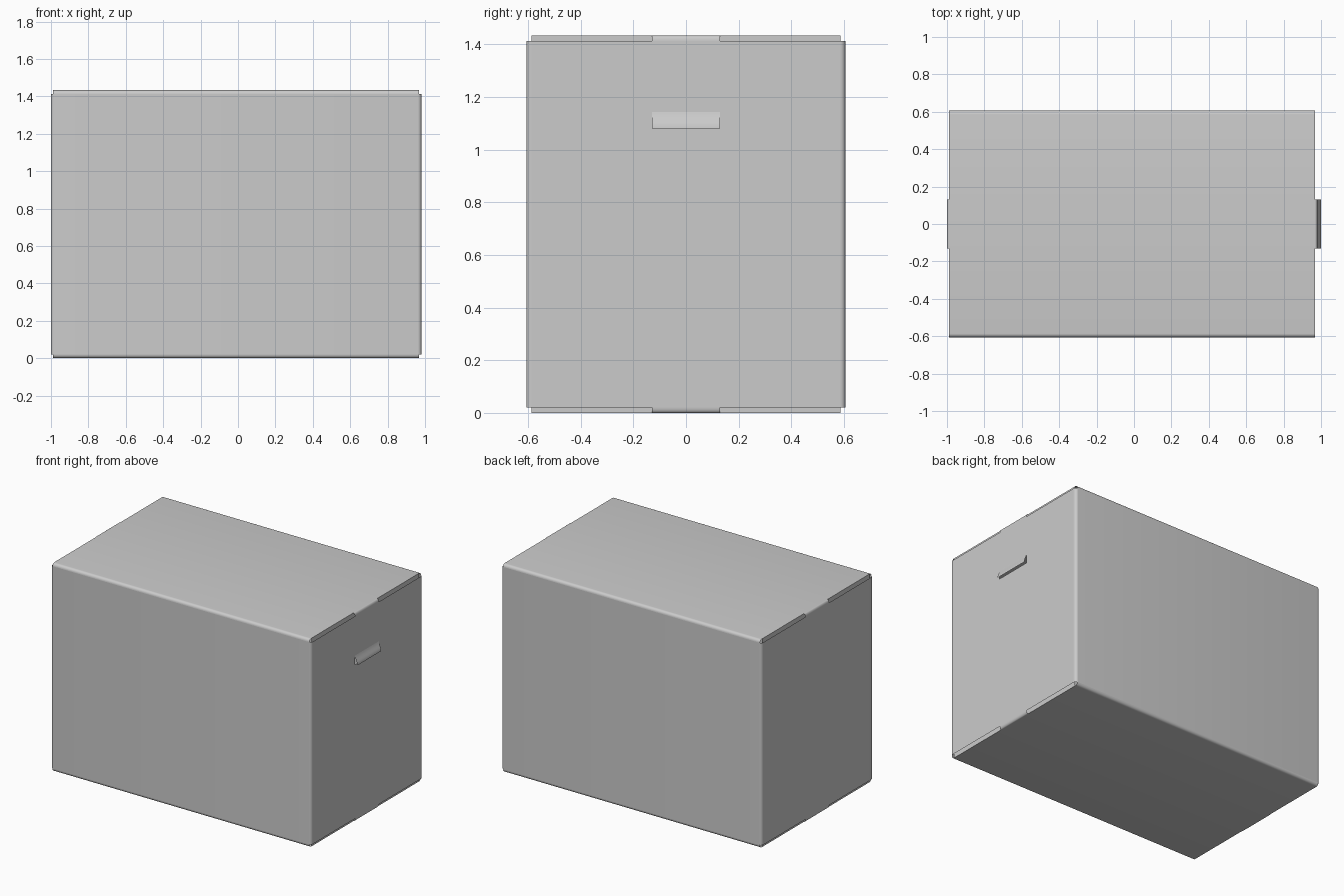
import bpy, bmesh, math
from mathutils import Vector

if "Cube" in bpy.data.objects:
    bpy.data.objects.remove(bpy.data.objects["Cube"])

# Overall folded sheet-metal case
X0, X1, Y, H = -1.0, 0.981, 0.606, 1.433
R = 0.02            # bend height
EX = 0.012          # end bend depth in x
TAB = 0.13          # half width of joining tabs
MID = Vector(((X0 + X1) / 2, 0, H / 2))


def arc(cx, cy, rx, ry, a0, a1, n=6):
    return [(cx + rx * math.cos(math.radians(a0 + (a1 - a0) * i / n)),
             cy + ry * math.sin(math.radians(a0 + (a1 - a0) * i / n)))
            for i in range(n + 1)]


def sheet(name, profile, lo, hi, place):
    """Sweep an open profile from lo to hi; place maps (a, b, t) to xyz."""
    bm = bmesh.new()
    rows = [[bm.verts.new(place(a, b, t)) for a, b in profile] for t in (lo, hi)]
    for i in range(len(profile) - 1):
        bm.faces.new((rows[0][i], rows[0][i + 1], rows[1][i + 1], rows[1][i]))
    bm.normal_update()
    for f in bm.faces:
        if f.normal.dot(f.calc_center_median() - MID) < 0:
            f.normal_flip()
    me = bpy.data.meshes.new(name)
    bm.to_mesh(me)
    bm.free()
    ob = bpy.data.objects.new(name, me)
    bpy.context.collection.objects.link(ob)
    bpy.ops.object.select_all(action='DESELECT')
    ob.select_set(True)
    bpy.context.view_layer.objects.active = ob
    bpy.ops.object.shade_smooth_by_angle(angle=math.radians(35))
    return ob


# Front, left and back walls in one wrap with rounded vertical bends
wrap = (arc(X1 - R, -Y + R, R, R, 0, -90) + arc(X0 + R, -Y + R, R, R, -90, -180)
        + arc(X0 + R, Y - R, R, R, 180, 90) + arc(X1 - R, Y - R, R, R, 90, 0))
sheet("wall_wrap", wrap, R, H - R, lambda a, b, t: (a, b, t))

# Right wall, left open behind the handle
S0, S1 = 1.08, 1.142
for name, y0, y1, z0, z1 in (("right_wall_lower", -Y + R, Y - R, R, S0),
                             ("right_wall_upper", -Y + R, Y - R, S1, H - R),
                             ("right_wall_front", -Y + R, -TAB, S0, S1),
                             ("right_wall_back", TAB, Y - R, S0, S1)):
    sheet(name, [(y0, X1), (y1, X1)], z0, z1, lambda a, b, t: (b, a, t))

# Handle lip pressed outward
lip = [(X1, S1), (0.983, 1.134), (0.987, 1.122), (0.992, 1.11),
       (0.996, 1.10), (0.999, 1.09), (1.0, S0)]
sheet("handle_lip", lip, -TAB, TAB, lambda a, b, t: (a, t, b))

# Top and bottom panels with their bends, end flanges and centre tabs
for side, flip in (("top", False), ("bottom", True)):
    def h(z, flip=flip):
        return H - z if flip else z
    panel = arc(-Y + R, H - R, R, R, 180, 90) + arc(Y - R, H - R, R, R, 90, 0)
    sheet(side + "_panel", panel, X0 + EX, X1 - EX,
          lambda a, b, t: (t, a, h(b)))
    for end, x, s in (("left", X0, -1), ("right", X1, 1)):
        xi = x - s * EX
        sheet(f"{side}_{end}_flange", [(-Y + R, xi), (Y - R, xi)], H - 0.045, H,
              lambda a, b, t: (b, a, h(t)))
        bend = [(xi + s * p, q) for p, q in arc(0, H - R, EX, R, 0, 90)]
        sheet(f"{side}_{end}_tab", bend, -TAB, TAB,
              lambda a, b, t: (a, t, h(b)))
